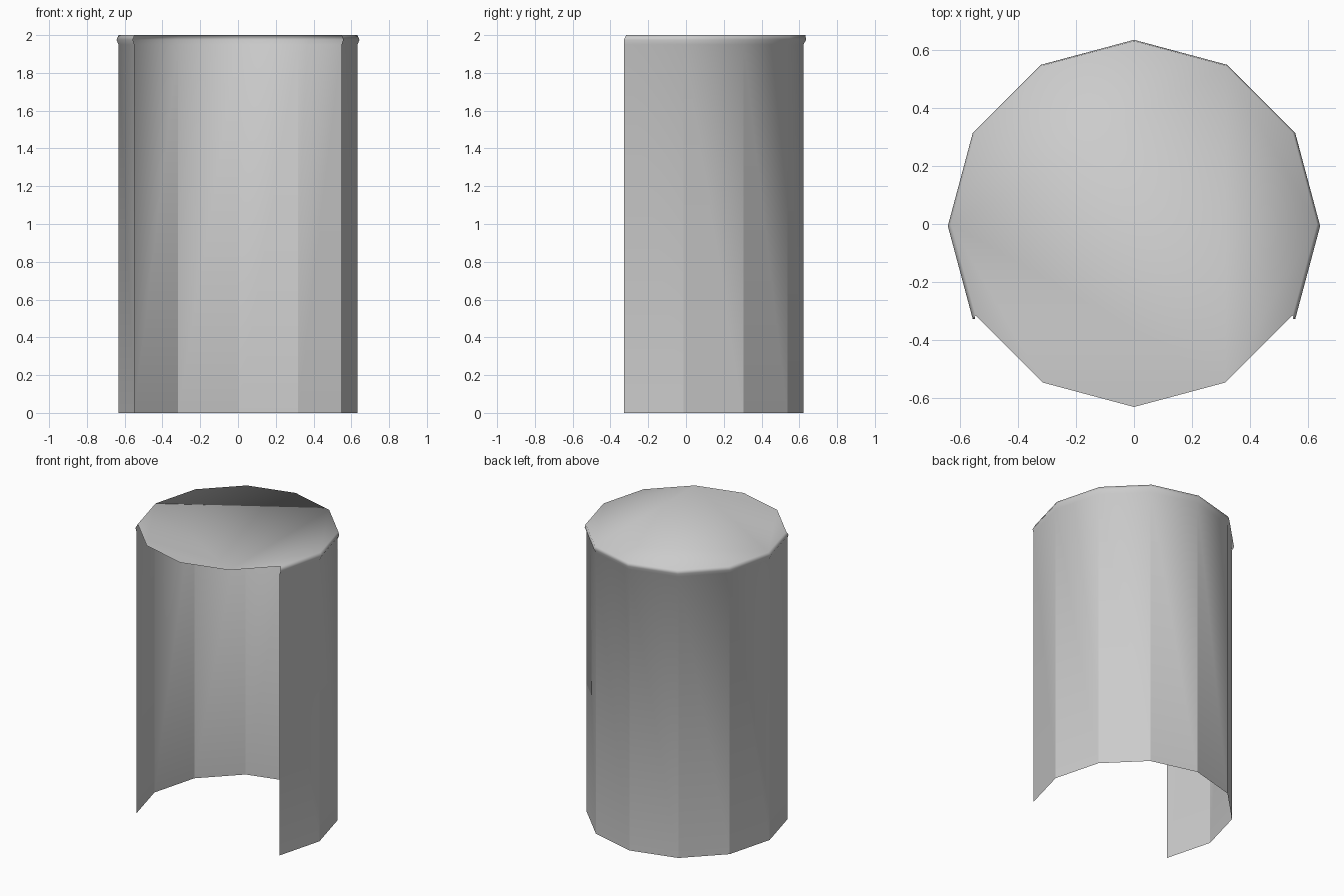
import bpy
import bmesh
from math import cos, sin, radians

if "Cube" in bpy.data.objects:
    bpy.data.objects.remove(bpy.data.objects["Cube"])

bm = bmesh.new()


def ring(radius, cy, z, first, last):
    """Points of a 12-sided ring, one every 30 degrees."""
    return [bm.verts.new((radius * cos(radians(a)), cy + radius * sin(radians(a)), z))
            for a in range(first, last + 1, 30)]


# Lid: full 12-gon; index 0 sits at -30 degrees
lid = ring(0.632, 0.0, 2.0, -30, 300)
bm.faces.new(lid)

# Partial wall (-30 to 210 degrees) with a slightly bulging lip, open at the front
rows = [lid[:9],
        ring(0.643, -0.007, 1.975, -30, 210),
        ring(0.633, -0.012, 1.95, -30, 210),
        ring(0.633, -0.012, 0.0, -30, 210)]
for upper, lower in zip(rows, rows[1:]):
    for i in range(8):
        bm.faces.new((upper[i], lower[i], lower[i + 1], upper[i + 1]))

# Smooth shading, with the tall wall creases kept sharp
for f in bm.faces:
    f.smooth = True
for top, bottom in zip(rows[2], rows[3]):
    bm.edges.get((top, bottom)).smooth = False

mesh = bpy.data.meshes.new("open_front_shell")
bm.to_mesh(mesh)
bm.free()
shell = bpy.data.objects.new("open_front_shell", mesh)
bpy.context.collection.objects.link(shell)
